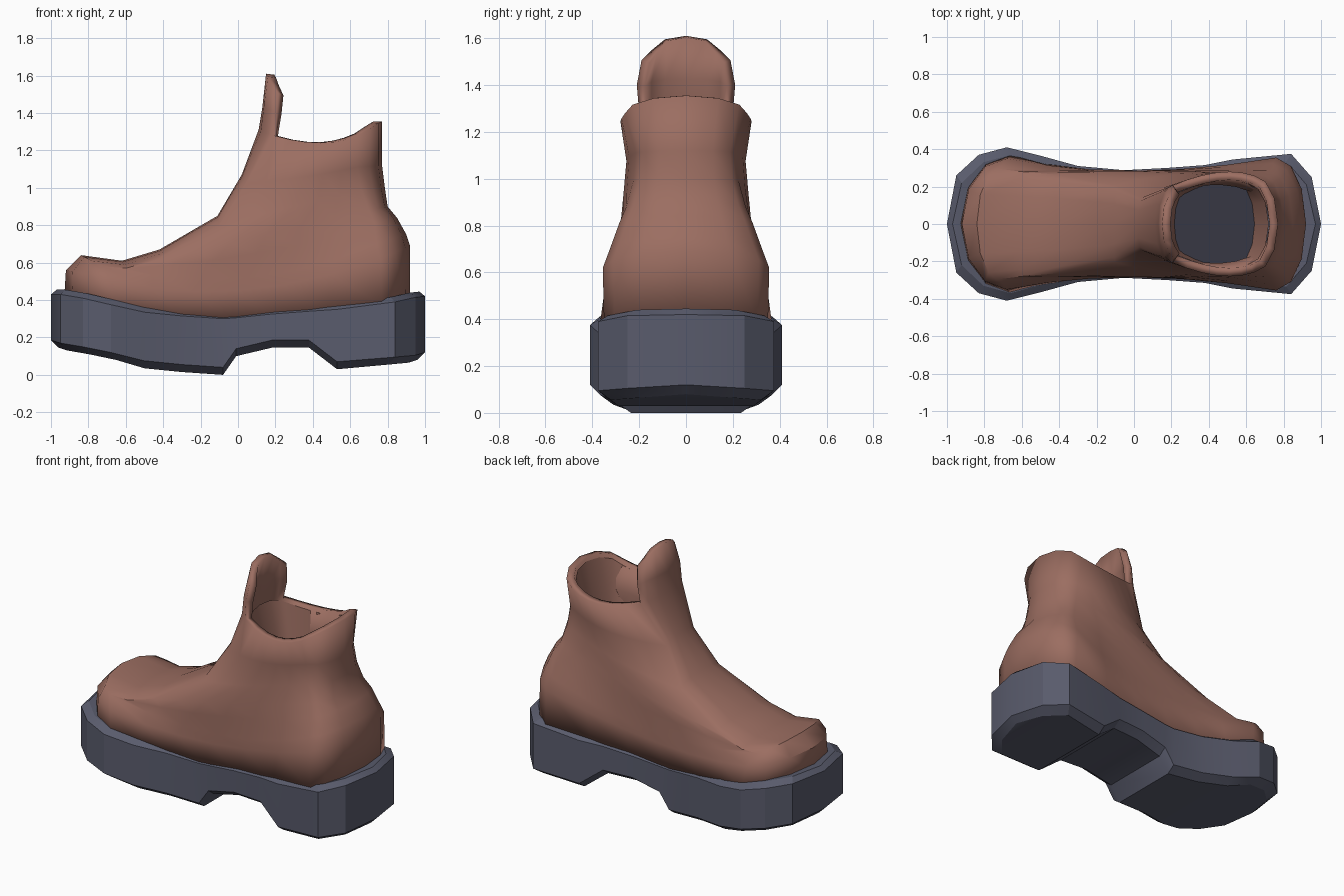
import bpy
import bmesh
import math

if "Cube" in bpy.data.objects:
    bpy.data.objects.remove(bpy.data.objects["Cube"])


def material(name, rgb):
    m = bpy.data.materials.new(name)
    m.diffuse_color = (*rgb, 1)
    m.use_nodes = True
    m.node_tree.nodes["Principled BSDF"].inputs["Base Color"].default_value = m.diffuse_color
    return m


def finish(bm, name, mats, angle):
    me = bpy.data.meshes.new(name)
    bm.to_mesh(me)
    bm.free()
    ob = bpy.data.objects.new(name, me)
    bpy.context.collection.objects.link(ob)
    for m in mats:
        me.materials.append(m)
    bpy.ops.object.select_all(action='DESELECT')
    ob.select_set(True)
    bpy.context.view_layer.objects.active = ob
    bpy.ops.object.shade_smooth_by_angle(angle=math.radians(angle))
    return ob


def mirror_ring(half):
    """Close a half ring (first and last points lie on y = 0)."""
    return half + [(x, -y, z) for x, y, z in reversed(half[1:-1])]


def bridge(bm, a, b, closed=True):
    n = len(a)
    for i in range(n if closed else n - 1):
        j = (i + 1) % n
        bm.faces.new((a[i], b[i], b[j], a[j]))


leather = material("brown leather", (0.33, 0.155, 0.12))
rubber = material("slate rubber", (0.10, 0.105, 0.15))
dark = material("dark lining", (0.038, 0.038, 0.056))

# Sole stations: x, half width, top z, bottom z
stations = [
    (-1.0, 0, .455, .145), (-.95, .26, .455, .13), (-.83, .37, .435, .11),
    (-.68, .41, .40, .08), (-.5, .365, .36, .035), (-.3, .31, .34, .015),
    (-.08, .29, .325, 0), (-.01, .29, .33, .10), (.18, .30, .35, .145),
    (.38, .315, .365, .145), (.53, .345, .375, .03), (.84, .375, .415, .055),
    (.95, .25, .44, .065), (1.0, 0, .445, .08)]


def sole_ring(inset, from_top, dz):
    half = []
    for x, w, zt, zb in stations:
        sx = 1 - inset * .75 if abs(x) > .6 else 1
        half.append((x * sx, max(0, w - inset), (zt if from_top else zb) + dz))
    return mirror_ring(half)


bm = bmesh.new()
rings = [[bm.verts.new(p) for p in sole_ring(*r)] for r in
         [(.055, False, 0), (0, False, .04), (0, True, -.025), (.04, True, 0)]]
for a, b in zip(rings, rings[1:]):
    bridge(bm, a, b)
# tread and insole are strips across the foot
n = len(rings[0])
for r in (rings[0], rings[-1]):
    for i in range(n // 2):
        quad = [r[i], r[i + 1], r[-i - 1], r[-i % n]]
        bm.faces.new(list(dict.fromkeys(quad)))
bmesh.ops.recalc_face_normals(bm, faces=bm.faces)
finish(bm, "sole", [rubber], 25)

# Upper rings: front centre (x, z), front crease, side, heel corner (x, y, z), back centre (x, z)
levels = [
    ((-.93, .40), (-.66, .37, .36), (-.05, .28, .29), (.77, .35, .37), (.92, .40)),
    ((-.92, .56), (-.68, .35, .51), (0, .285, .45), (.76, .355, .62), (.92, .69)),
    ((-.84, .64), (-.72, .295, .58), (.05, .285, .52), (.74, .325, .70), (.90, .75)),
    ((-.62, .61), (-.60, .28, .57), (.10, .285, .65), (.73, .285, .81), (.85, .84)),
    ((-.42, .67), (-.42, .265, .62), (.15, .285, .75), (.70, .255, .88), (.80, .90)),
    ((-.11, .85), (-.10, .205, .80), (.30, .27, .90), (.66, .225, .99), (.785, 1.0)),
    ((.02, 1.07), (.04, .14, 1.02), (.36, .25, 1.06), (.64, .215, 1.11), (.77, 1.12)),
    ((.11, 1.31), (.19, .20, 1.28), (.44, .275, 1.24), (.64, .26, 1.28), (.77, 1.355))]


def upper_ring(front, crease, side, heel, back):
    def corner(end, c):         # rounded quarter from a centre point to a corner
        out = []
        for a in (math.radians(32), math.radians(61)):
            k = 1 - math.cos(a)
            out.append((end[0] + (c[0] - end[0]) * k, c[1] * math.sin(a),
                        end[1] + (c[2] - end[1]) * k))
        return out
    half = [(front[0], 0, front[1])] + corner(front, crease)
    for i in range(7):          # smooth curve through crease, side and heel
        t = i / 6
        k = (2 * (t - .5) * (t - 1), 4 * t * (1 - t), 2 * t * (t - .5))
        half.append(tuple(k[0] * a + k[1] * b + k[2] * c
                          for a, b, c in zip(crease, side, heel)))
    half += corner(back, heel)[::-1] + [(back[0], 0, back[1])]
    return mirror_ring(half)


bm = bmesh.new()
rings = [[bm.verts.new(p) for p in upper_ring(*lv)] for lv in levels]
for a, b in zip(rings, rings[1:]):
    bridge(bm, a, b)

# Tongue tab rises from the front of the collar
row = [rings[-1][i] for i in range(-3, 4)]
for centre, *side in [((.13, 0, 1.43), (.138, .1, 1.43), (.165, .175, 1.42), (.205, .21, 1.40)),
                      ((.15, 0, 1.61), (.16, .09, 1.595), (.183, .145, 1.55), (.215, .19, 1.505))]:
    pts = [(x, -y, z) for x, y, z in side[::-1]] + [centre] + side
    new = [bm.verts.new(p) for p in pts]
    bridge(bm, row, new, closed=False)
    row = new
upper = finish(bm, "leather_upper", [leather], 35)
mod = upper.modifiers.new("thickness", 'SOLIDIFY')
mod.thickness = .045
mod.offset = -1

# Ankle lining: tapers from the collar to a dark floor
collar = upper_ring(*levels[-1])
bm = bmesh.new()
top, low = [], []
for x, y, z in collar:
    top.append(bm.verts.new((.44 + (x - .44) * .85, y * .83, z - .02)))
    low.append(bm.verts.new((max(.19, .43 + (x - .44) * .65), y * .8, 1.03)))
bridge(bm, low, top)
for f in bm.faces:
    f.normal_flip()
floor = bm.faces.new(low[::-1])
floor.material_index = 1
finish(bm, "ankle_lining", [leather, dark], 35)
